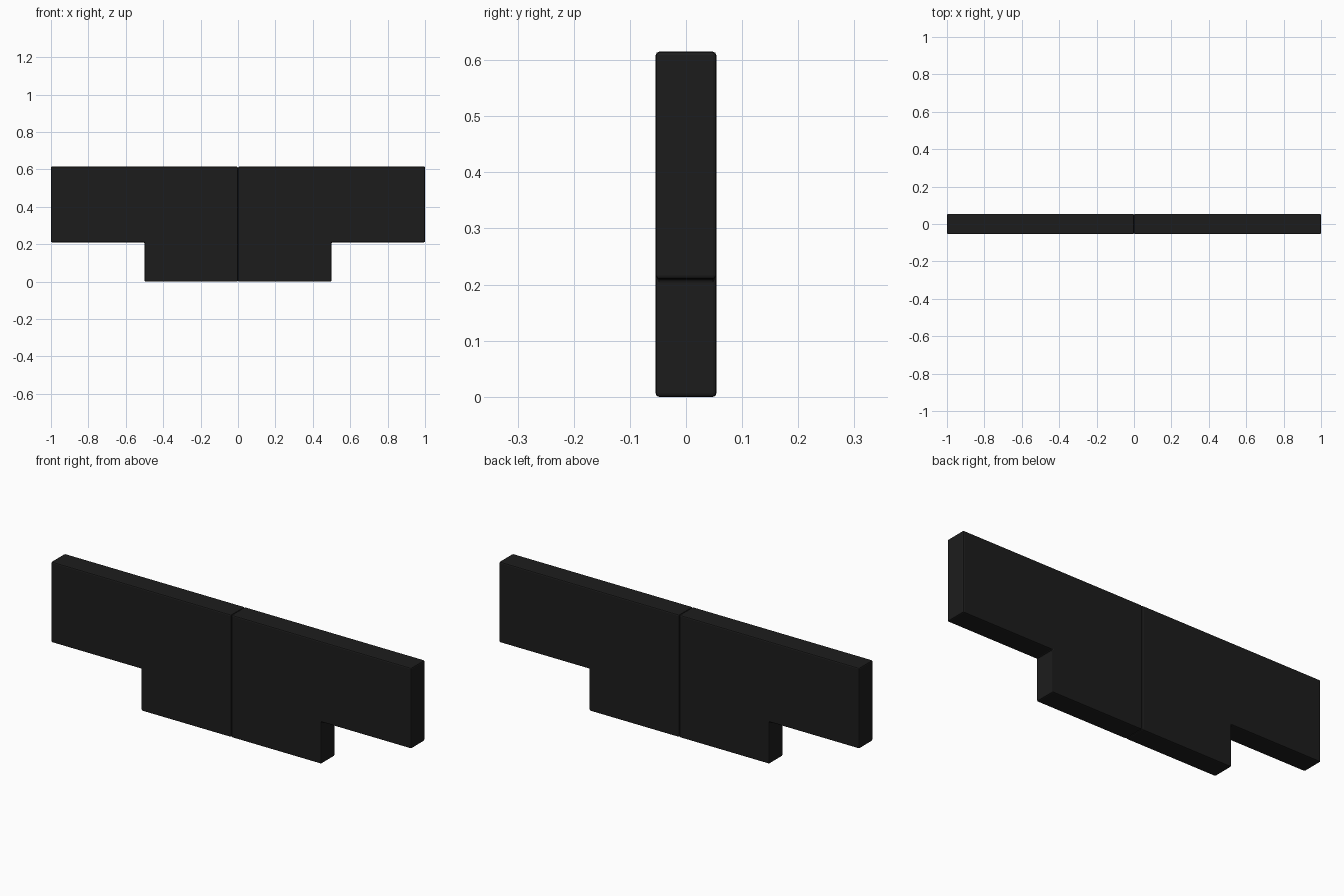
import bpy, bmesh

if "Cube" in bpy.data.objects:
    bpy.data.objects.remove(bpy.data.objects["Cube"])

# Black finish
black = bpy.data.materials.new("black")
black.diffuse_color = (0.012, 0.012, 0.012, 1)
black.use_nodes = True
black.node_tree.nodes["Principled BSDF"].inputs["Base Color"].default_value = black.diffuse_color

HALF_DEPTH = 0.054
TOP, STEP = 0.615, 0.21


def stepped_panel(name, side):
    """One L-shaped half, extruded front to back with softened edges."""
    outline = [(0.0005, 0), (0.5, 0), (0.5, STEP), (1, STEP), (1, TOP), (0.0005, TOP)]
    bm = bmesh.new()
    face = bm.faces.new([bm.verts.new((side * x, -HALF_DEPTH, z)) for x, z in outline])
    ext = bmesh.ops.extrude_face_region(bm, geom=[face])
    moved = [g for g in ext["geom"] if isinstance(g, bmesh.types.BMVert)]
    bmesh.ops.translate(bm, verts=moved, vec=(0, 2 * HALF_DEPTH, 0))
    bmesh.ops.recalc_face_normals(bm, faces=bm.faces)
    mesh = bpy.data.meshes.new(name)
    bm.to_mesh(mesh)
    bm.free()
    obj = bpy.data.objects.new(name, mesh)
    bpy.context.collection.objects.link(obj)
    mesh.materials.append(black)
    bevel = obj.modifiers.new("soft_edges", 'BEVEL')
    bevel.width = 0.006
    bevel.segments = 2
    bevel.limit_method = 'ANGLE'


# Two matching halves meeting at the centre seam
stepped_panel("left_panel", -1)
stepped_panel("right_panel", 1)
